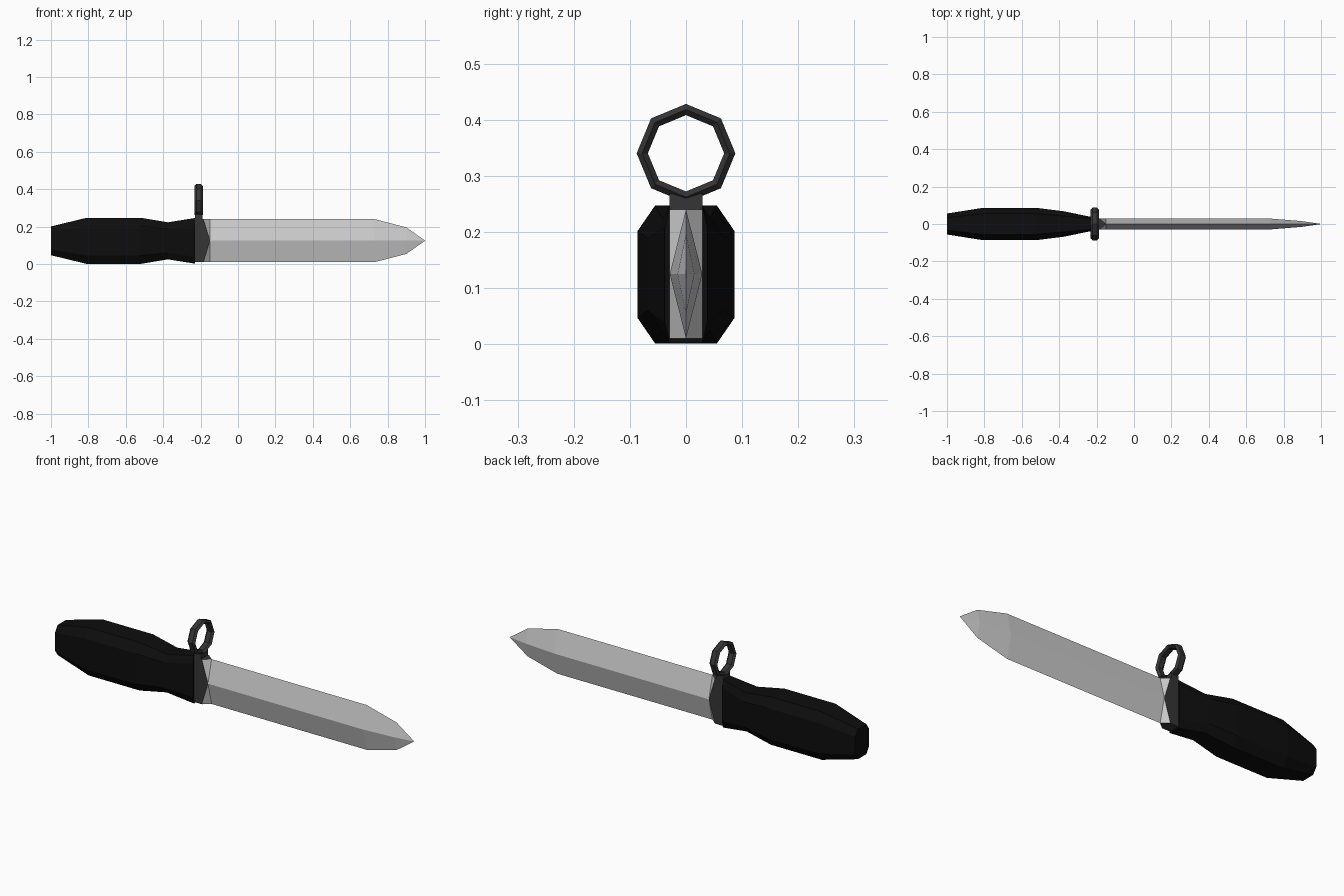
import bpy, bmesh, math

if "Cube" in bpy.data.objects:
    bpy.data.objects.remove(bpy.data.objects["Cube"])


def material(name, v):
    m = bpy.data.materials.new(name)
    m.diffuse_color = (v, v, v, 1)
    m.use_nodes = True
    m.node_tree.nodes["Principled BSDF"].inputs["Base Color"].default_value = m.diffuse_color
    return m


def finish(bm, name, mats=()):
    bmesh.ops.recalc_face_normals(bm, faces=bm.faces)
    me = bpy.data.meshes.new(name)
    bm.to_mesh(me)
    bm.free()
    for m in mats:
        me.materials.append(m)
    ob = bpy.data.objects.new(name, me)
    bpy.context.collection.objects.link(ob)
    return ob


def loft(name, rings, mats=(), closed=False):
    """Skin equal-length rings of points, capped at the ends or closed in a loop."""
    bm = bmesh.new()
    vs = [[bm.verts.new(p) for p in r] for r in rings]
    n = len(rings[0])
    pairs = list(zip(vs, vs[1:])) + ([(vs[-1], vs[0])] if closed else [])
    for a, b in pairs:
        for i in range(n):
            j = (i + 1) % n
            bm.faces.new((a[i], a[j], b[j], b[i]))
    if not closed:
        bm.faces.new(vs[0])
        bm.faces.new(vs[-1])
    bmesh.ops.remove_doubles(bm, verts=bm.verts, dist=1e-5)
    return finish(bm, name, mats)


def octagon(x, w, top_w, h, side_h, z=0.124):
    q = [(w, -side_h), (w, side_h), (top_w, h), (-top_w, h)]
    q += [(-y, -s) for y, s in q[:2]] + [(-top_w, -h), (top_w, -h)]
    # order: right side, top, left side, bottom
    q[4], q[5] = (-w, side_h), (-w, -side_h)
    return [(x, y, z + s) for y, s in q]


def diamond(x, w, h, z=0.125):
    return [(x, w, z), (x, 0, z + h), (x, -w, z), (x, 0, z - h)]


black = material("grip_black", 0.004)
dark = material("dark_steel", 0.035)
steel = material("steel", 0.6)

# Grip: chamfered sections with a waist before the guard
loft("grip", [octagon(-1.0, 0.056, 0.034, 0.077, 0.046),
              octagon(-0.81, 0.086, 0.055, 0.123, 0.078),
              octagon(-0.52, 0.086, 0.055, 0.123, 0.078),
              octagon(-0.375, 0.068, 0.042, 0.099, 0.064),
              octagon(-0.23, 0.038, 0.029, 0.122, 0.085)], [black])

# Guard: block tapering to the diamond root of the blade
bm = bmesh.new()
pts = [(x, y, z) for x in (-0.23, -0.185) for y in (-0.029, 0.029) for z in (0.01, 0.24)]
for p in pts + diamond(-0.15, 0.029, 0.115):
    bm.verts.new(p)
bmesh.ops.convex_hull(bm, input=bm.verts)
bm.normal_update()
for f in bm.faces:
    slanted = abs(f.normal.x) > 0.2 and abs(f.normal.y) > 0.2
    f.material_index = 1 if slanted else 0
finish(bm, "guard", [dark, steel])

# Double-edged blade
loft("blade", [diamond(-0.15, 0.029, 0.115), diamond(0.73, 0.029, 0.115),
               diamond(0.9, 0.015, 0.071), diamond(1.0, 0.0005, 0.0005)], [steel])

# Muzzle ring: eight segments with a hexagonal section
section = [(0.068, -0.012), (0.078, -0.022), (0.088, -0.012),
           (0.088, 0.012), (0.078, 0.022), (0.068, 0.012)]
loft("muzzle_ring", [[(-0.21 + x, r * math.cos(a), 0.34 + r * math.sin(a)) for r, x in section]
                     for a in (i * math.pi / 4 for i in range(8))], [dark], closed=True)

# Stem joining the ring to the guard
loft("ring_stem", [[(x, -0.029, z), (x, 0.029, z), (x, 0.029, z + 0.034), (x, 0, z + 0.025),
                    (x, -0.029, z + 0.034)] for x, z in ((-0.23, 0.235), (-0.19, 0.235))], [dark])
